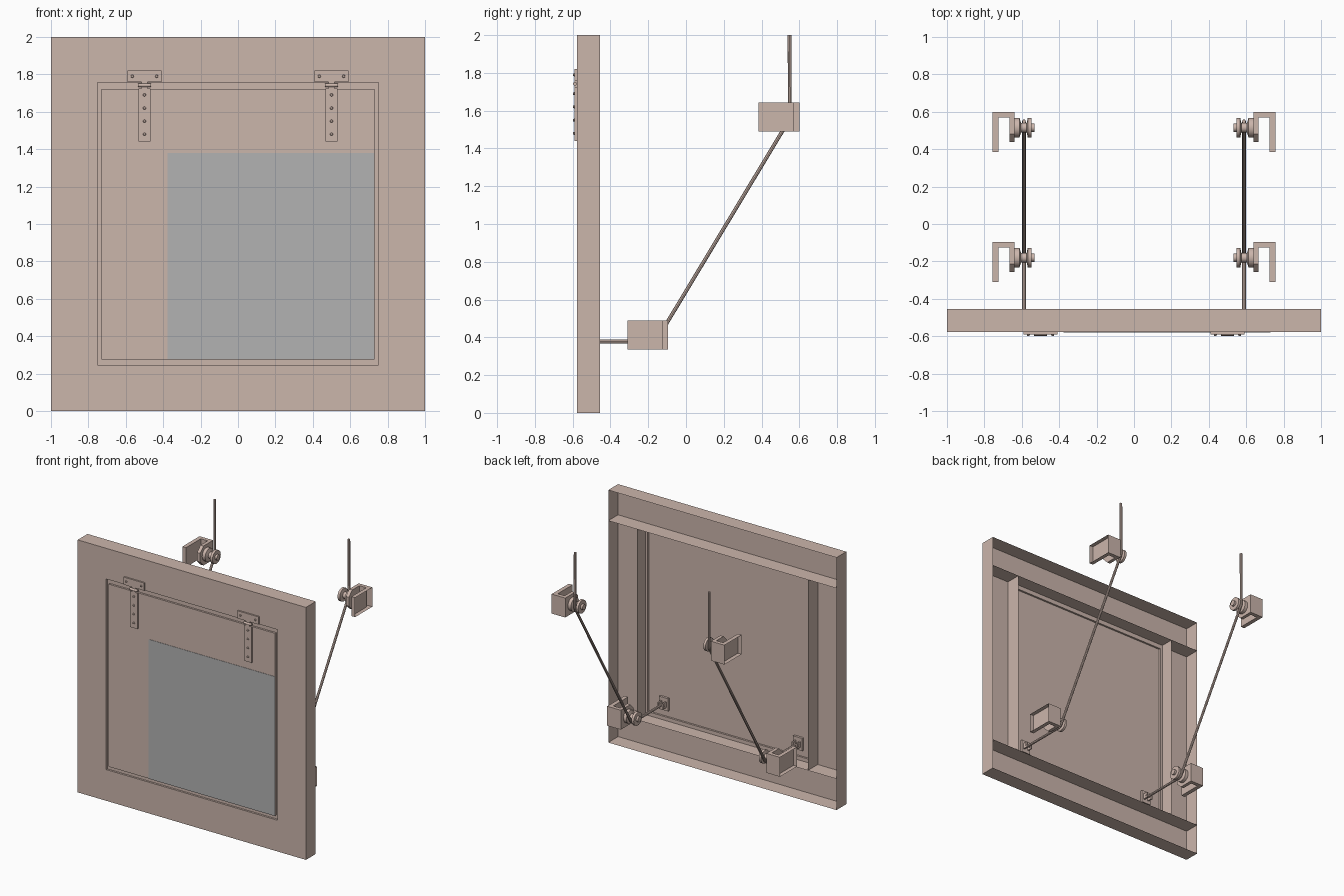
import bpy, bmesh, math
from mathutils import Vector

if "Cube" in bpy.data.objects:
    bpy.data.objects.remove(bpy.data.objects["Cube"])

def material(name, rgb):
    m = bpy.data.materials.new(name)
    m.diffuse_color = (*rgb, 1)
    m.use_nodes = True
    m.node_tree.nodes["Principled BSDF"].inputs["Base Color"].default_value = m.diffuse_color
    return m

TAN = material("pale_wood", (0.60, 0.465, 0.41))
GREY = material("grey_panel", (0.445, 0.445, 0.445))

def finish(name, bm, mat=TAN, smooth=False, recalc=True):
    if recalc:
        bmesh.ops.recalc_face_normals(bm, faces=bm.faces)
    me = bpy.data.meshes.new(name)
    bm.to_mesh(me)
    bm.free()
    ob = bpy.data.objects.new(name, me)
    bpy.context.collection.objects.link(ob)
    me.materials.append(mat)
    if smooth:
        bpy.ops.object.select_all(action='DESELECT')
        ob.select_set(True)
        bpy.context.view_layer.objects.active = ob
        bpy.ops.object.shade_smooth_by_angle(angle=math.radians(40))
    return ob

def box(name, x, y, z, mat=TAN, drop=()):
    """Box from ranges; drop lists the outward directions left open."""
    bm = bmesh.new()
    bmesh.ops.create_cube(bm, size=1)
    for v in bm.verts:
        v.co = [r[0] if c < 0 else r[1] for c, r in zip(v.co, (sorted(x), sorted(y), sorted(z)))]
    bm.normal_update()
    gone = [f for f in bm.faces if any(f.normal.dot(Vector(d)) > 0.9 for d in drop)]
    bmesh.ops.delete(bm, geom=gone, context='FACES')
    return finish(name, bm, mat, recalc=False)

def prism(name, pts, axis, a, b, open_x=None):
    """Extrude a 2D outline along x (pts are y,z) or z (pts are x,y)."""
    bm = bmesh.new()
    put = (lambda p, t: (t, p[0], p[1])) if axis == 'x' else (lambda p, t: (p[0], p[1], t))
    f = bm.faces.new([bm.verts.new(put(p, a)) for p in pts])
    ext = bmesh.ops.extrude_face_region(bm, geom=[f], use_keep_orig=True)
    d = Vector(put((0, 0), b - a))
    bmesh.ops.translate(bm, vec=d, verts=[v for v in ext['geom'] if isinstance(v, bmesh.types.BMVert)])
    bmesh.ops.recalc_face_normals(bm, faces=bm.faces)
    if open_x is not None:
        gone = [f for f in bm.faces if all(abs(v.co.x - open_x) < 1e-5 for v in f.verts)]
        bmesh.ops.delete(bm, geom=gone, context='FACES')
    return finish(name, bm, recalc=False)

def lathe_x(name, profile, cy, cz, n=24):
    """Turn (x, radius) points about an axis along x."""
    bm = bmesh.new()
    rings = [[bm.verts.new((x, cy + r * math.cos(2 * math.pi * i / n), cz + r * math.sin(2 * math.pi * i / n)))
              for i in range(n)] for x, r in profile]
    for a, b in zip(rings, rings[1:]):
        for i in range(n):
            j = (i + 1) % n
            bm.faces.new((a[i], a[j], b[j], b[i]))
    bm.faces.new(rings[0])
    bm.faces.new(rings[-1])
    return finish(name, bm, smooth=True)

# wall planks: hollow, open at the back
F, B = -0.578, -0.455
BACK, UP, DOWN = (0, 1, 0), (0, 0, 1), (0, 0, -1)
box("top_plank", (-1, 1), (F, B), (1.757, 2), drop=[BACK])
box("bottom_plank", (-1, 1), (F, B), (0, 0.247), drop=[BACK])
for s in (-1, 1):
    box("side_plank", (0.75 * s, s), (F, B), (0.247, 1.757), drop=[BACK, UP, DOWN])

# door: front panel stepped forward from a narrow recessed rim
bm = bmesh.new()
R = F + 0.015
loops = []
for x, z0, z1, y in ((0.75, 0.247, 1.757, R), (0.73, 0.276, 1.722, R), (0.73, 0.276, 1.722, F)):
    loops.append([bm.verts.new(p) for p in ((-x, y, z0), (x, y, z0), (x, y, z1), (-x, y, z1))])
for a, b in zip(loops, loops[1:]):
    for i in range(4):
        j = (i + 1) % 4
        bm.faces.new((a[i], a[j], b[j], b[i]))
bm.faces.new(loops[-1])
finish("door", bm, recalc=False)
box("grey_square", (-0.376, 0.73), (F - 0.003, F - 0.0005), (0.276, 1.38), GREY, drop=[BACK])

for s in (-1, 1):
    # strap hinges with barrel and rivets
    cx = 0.5 * s
    box("hinge_plate", (cx - 0.091, cx + 0.091), (F - 0.012, F), (1.76, 1.82))
    box("hinge_strap", (cx - 0.033, cx + 0.033), (F - 0.012, F), (1.44, 1.725))
    box("hinge_neck", (cx - 0.016, cx + 0.016), (F - 0.012, F), (1.725, 1.76))
    lathe_x("hinge_barrel", [(cx - 0.034, 0.01), (cx + 0.034, 0.01)], F - 0.01, 1.742, 10)
    for dx, z in [(0, 1.48), (0, 1.55), (0, 1.62), (0, 1.69), (-0.065, 1.79), (0.065, 1.79)]:
        bm = bmesh.new()
        bmesh.ops.create_cone(bm, cap_ends=True, segments=8, radius1=0.009, radius2=0.006, depth=0.01)
        for v in bm.verts:
            v.co = (cx + dx + v.co.x, F - 0.015 - v.co.z, z + v.co.y)
        finish("hinge_rivet", bm)

    # pulleys on hooked brackets, upper and lower
    for label, yb, zc in (("upper", 0.6, 1.567), ("lower", -0.095, 0.413)):
        yc = yb - 0.085
        z0, z1 = zc - 0.077, zc + 0.077
        hook = [(0.757, yb), (0.638, yb), (0.638, yb - 0.03), (0.725, yb - 0.03),
                (0.725, yb - 0.215), (0.757, yb - 0.215)]
        prism(label + "_bracket", [(x * s, y) for x, y in hook], 'z', z0, z1, open_x=0.757 * s)
        cheek = [(yb - 0.03, z0), (yb - 0.03, z1), (yb - 0.12, z1), (yb - 0.162, zc + 0.035),
                 (yb - 0.162, zc - 0.035), (yb - 0.12, z0)]
        prism(label + "_bracket_cheek", cheek, 'x', 0.638 * s, 0.665 * s)
        wheel = [(0.64, 0.052), (0.612, 0.052), (0.604, 0.025), (0.574, 0.025), (0.568, 0.052),
                 (0.548, 0.052), (0.548, 0.022), (0.532, 0.022)]
        lathe_x(label + "_pulley", [(x * s, r) for x, r in wheel], yc, zc)

    # rope from the door, under the lower pulley, up round the upper one
    r, slope = 0.035, math.atan2(1.154, 0.695)
    path = [(-0.56, 0.413 - r)]
    for cy, cz, a0, a1 in ((-0.18, 0.413, -math.pi / 2, slope - math.pi / 2), (0.515, 1.567, slope - math.pi / 2, 0)):
        path += [(cy + r * math.cos(a0 + (a1 - a0) * i / 5), cz + r * math.sin(a0 + (a1 - a0) * i / 5)) for i in range(6)]
    path.append((0.548, 2.0))
    bm = bmesh.new()
    rings = []
    for k, (y, z) in enumerate(path):
        p, q = path[max(k - 1, 0)], path[min(k + 1, len(path) - 1)]
        t = Vector((0, q[0] - p[0], q[1] - p[1])).normalized()
        n = Vector((0, -t.z, t.y))
        rings.append([bm.verts.new(Vector((0.588 * s, y, z)) + 0.01 * (math.cos(i * math.pi / 4) * n
                      + math.sin(i * math.pi / 4) * Vector((1, 0, 0)))) for i in range(8)])
    for a, b in zip(rings, rings[1:]):
        for i in range(8):
            bm.faces.new((a[i], a[(i + 1) % 8], b[(i + 1) % 8], b[i]))
    bm.faces.new(rings[0])
    bm.faces.new(rings[-1])
    finish("rope", bm, smooth=True)

    # rope anchor on the back of the door
    cx = 0.588 * s
    box("anchor_plate", (cx - 0.04, cx + 0.04), (F + 0.002, F + 0.02), (0.328, 0.428))
    for e in (-1, 1):
        box("anchor_lug", (cx + e * 0.014, cx + e * 0.026), (F + 0.02, F + 0.06), (0.355, 0.4))
    lathe_x("anchor_pin", [(cx - 0.03, 0.008), (cx + 0.03, 0.008)], F + 0.045, 0.378, 8)
